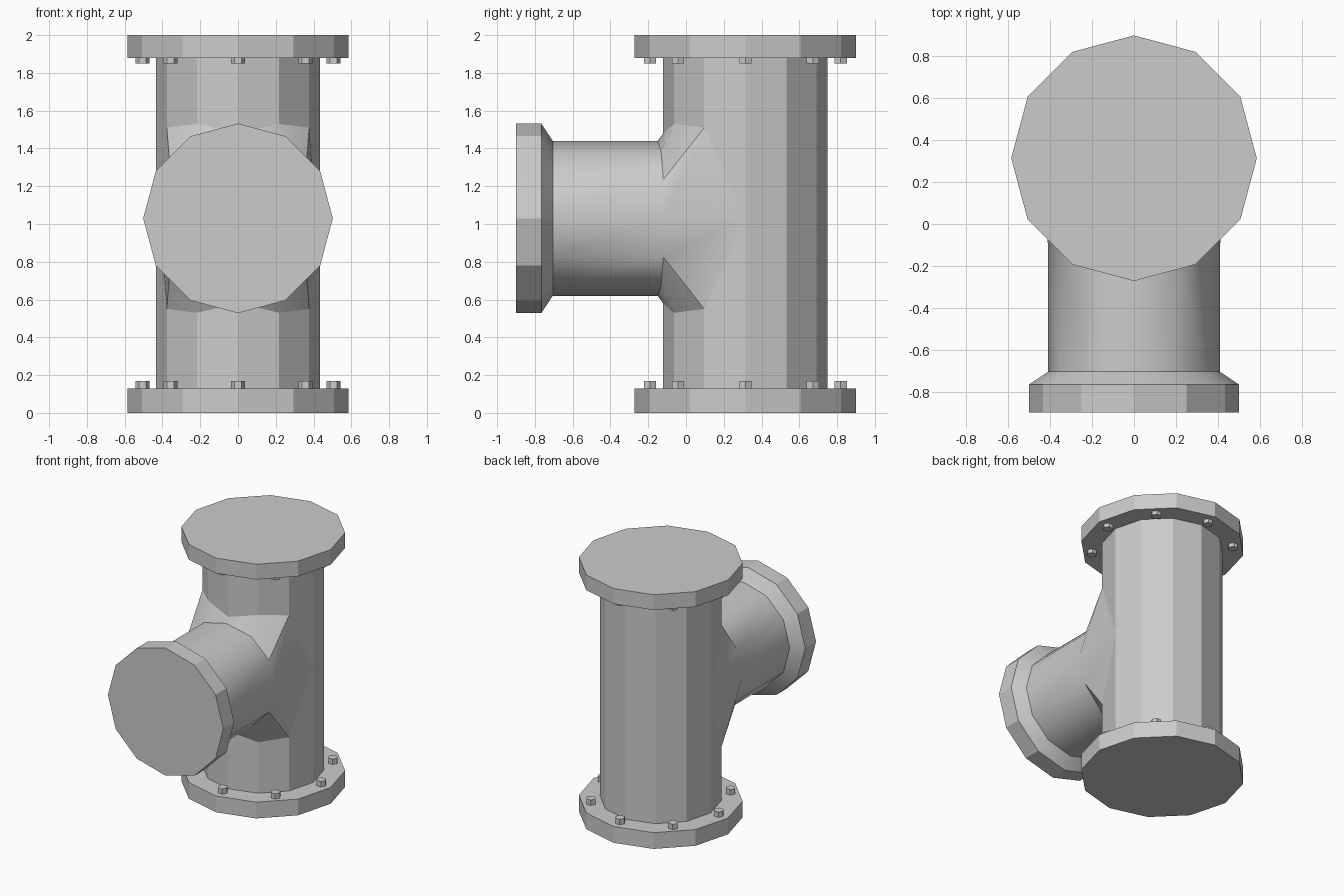
import bpy, bmesh, math
from math import sin, cos, pi

if "Cube" in bpy.data.objects:
    bpy.data.objects.remove(bpy.data.objects["Cube"])

CY = 0.314   # main pipe axis (y)
BZ = 1.03    # branch axis (z)
N = 12


def make_object(name, rings, cap_start=True, cap_end=True):
    """Skin a list of closed rings into one object."""
    bm = bmesh.new()
    vs = [[bm.verts.new(p) for p in ring] for ring in rings]
    for a, b in zip(vs, vs[1:]):
        n = len(a)
        for i in range(n):
            j = (i + 1) % n
            bm.faces.new((a[i], a[j], b[j], b[i]))
    if cap_start:
        bm.faces.new(vs[0])
    if cap_end:
        bm.faces.new(vs[-1])
    bmesh.ops.recalc_face_normals(bm, faces=bm.faces)
    me = bpy.data.meshes.new(name)
    bm.to_mesh(me)
    bm.free()
    ob = bpy.data.objects.new(name, me)
    bpy.context.collection.objects.link(ob)
    return ob


def ring_z(r, z, cx=0.0, cy=CY, n=N):
    return [(cx + r * cos(2 * pi * i / n), cy + r * sin(2 * pi * i / n), z) for i in range(n)]


def ring_y(r, y):
    return [(r * cos(2 * pi * i / N), y, BZ + r * sin(2 * pi * i / N)) for i in range(N)]


def quadrant_ring(table):
    """Mirror four (x, y, dz) points of one quadrant to a 12 point ring."""
    ring = []
    for i in range(N):
        a = 2 * pi * i / N
        k = i % 6 if i % 6 <= 3 else 6 - i % 6
        x, y, dz = table[k]
        ring.append((math.copysign(x, cos(a)), y, BZ + math.copysign(dz, sin(a))))
    return ring


# Main vertical pipe
make_object("main_pipe", [ring_z(0.435, 0.1), ring_z(0.435, 1.9)])

# End flanges with their bolts
for label, z0, z1, b0, b1 in (("bottom", 0.0, 0.128, 0.12, 0.17),
                              ("top", 1.88, 2.0, 1.85, 1.89)):
    make_object(label + "_flange", [ring_z(0.586, z0), ring_z(0.586, z1)])
    for i in range(8):
        a = i * pi / 4
        x, y = 0.505 * cos(a), CY + 0.505 * sin(a)
        make_object(f"{label}_bolt_{i + 1}",
                    [ring_z(0.037, b0, x, y, 6), ring_z(0.037, b1, x, y, 6)])

# Branch flange
make_object("branch_flange", [ring_y(0.502, -0.9), ring_y(0.502, -0.765)])

# Branch pipe: collar taper, tube and saddle skirt onto the main pipe
R = 0.41
ends = [-0.12, -0.12, -0.132, -0.15]
tube_end = quadrant_ring([(R * cos(k * pi / 6), ends[k], R * sin(k * pi / 6)) for k in range(4)])
skirt_dz = [0.0, 0.48, 0.50, 0.45]
skirt = quadrant_ring([(0.435 * cos(k * pi / 6), CY - 0.435 * sin(k * pi / 6), skirt_dz[k])
                       for k in range(4)])
branch = make_object("branch_pipe",
                     [ring_y(0.5, -0.765), ring_y(R, -0.705), tube_end, skirt],
                     cap_end=False)
bpy.context.view_layer.objects.active = branch
branch.select_set(True)
bpy.ops.object.shade_smooth_by_angle(angle=math.radians(32))
